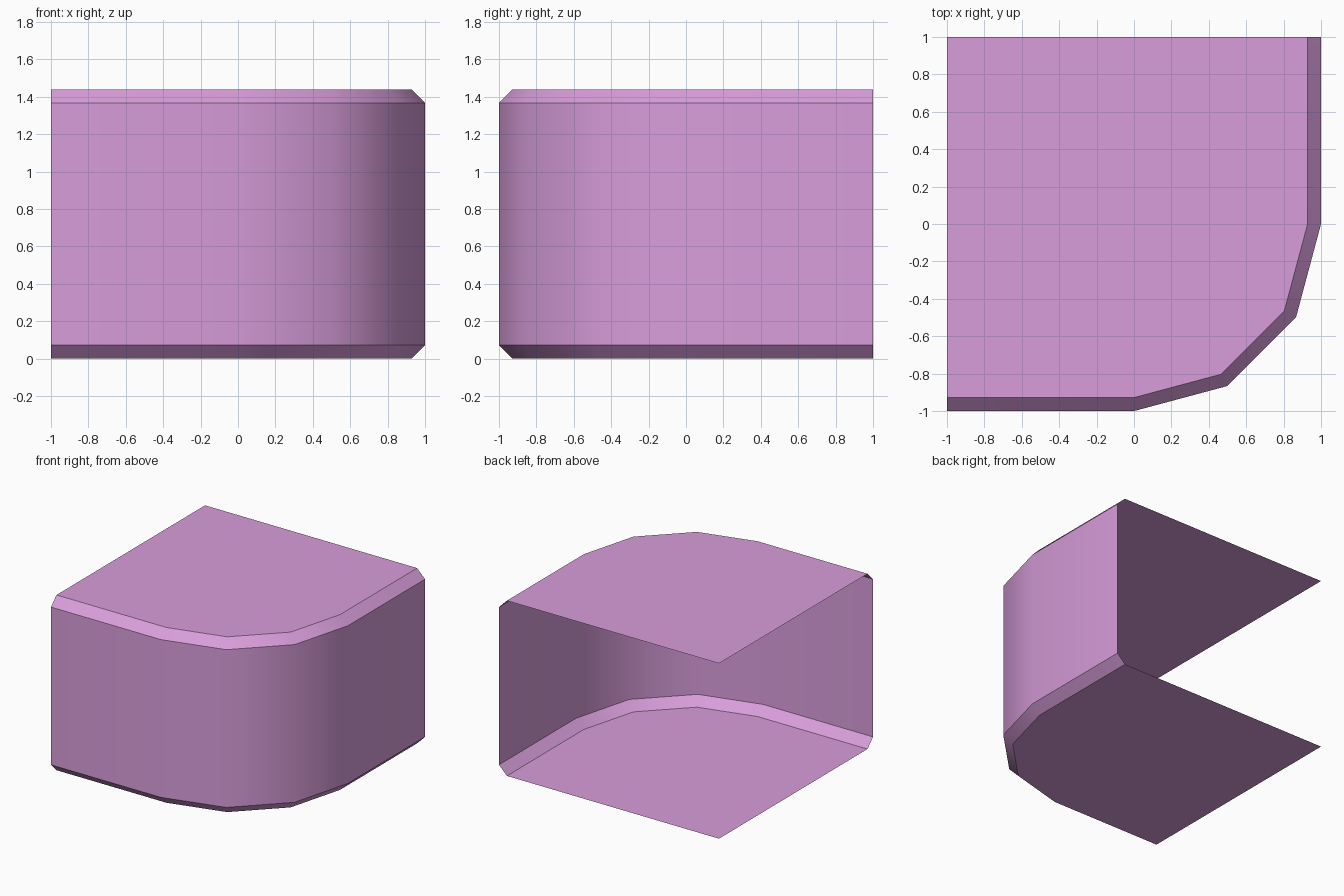
import bpy, bmesh, math

if "Cube" in bpy.data.objects:
    bpy.data.objects.remove(bpy.data.objects["Cube"])

HEIGHT, CHAMFER = 1.44, 0.072

pink = bpy.data.materials.new("orchid pink")
pink.diffuse_color = (0.69, 0.34, 0.71, 1)
pink.use_nodes = True
pink.node_tree.nodes["Principled BSDF"].inputs["Base Color"].default_value = pink.diffuse_color


def outline(radius):
    """Front edge, quarter-round corner, right edge."""
    arc = [math.radians(-90 + 30 * i) for i in range(4)]
    return ([(-1, -radius)]
            + [(radius * math.cos(a), radius * math.sin(a)) for a in arc]
            + [(radius, 1)])


# Open shell: chamfered wall lofted through four levels
bm = bmesh.new()
levels = [(1 - CHAMFER, 0), (1, CHAMFER), (1, HEIGHT - CHAMFER), (1 - CHAMFER, HEIGHT)]
rings = [[bm.verts.new((x, y, z)) for x, y in outline(r)] for r, z in levels]
for low, high in zip(rings, rings[1:]):
    for i in range(len(low) - 1):
        bm.faces.new((low[i], low[i + 1], high[i + 1], high[i]))

# Floor and roof sheets reach the open back-left corner
bm.faces.new([bm.verts.new((-1, 1, 0))] + rings[0][::-1])
bm.faces.new(rings[3] + [bm.verts.new((-1, 1, HEIGHT))])

mesh = bpy.data.meshes.new("rounded_corner_shell")
bm.to_mesh(mesh)
bm.free()
mesh.materials.append(pink)
shell = bpy.data.objects.new("rounded_corner_shell", mesh)
bpy.context.collection.objects.link(shell)

# Smooth wall, crisp chamfers
bpy.context.view_layer.objects.active = shell
shell.select_set(True)
bpy.ops.object.shade_smooth_by_angle(angle=math.radians(35))
